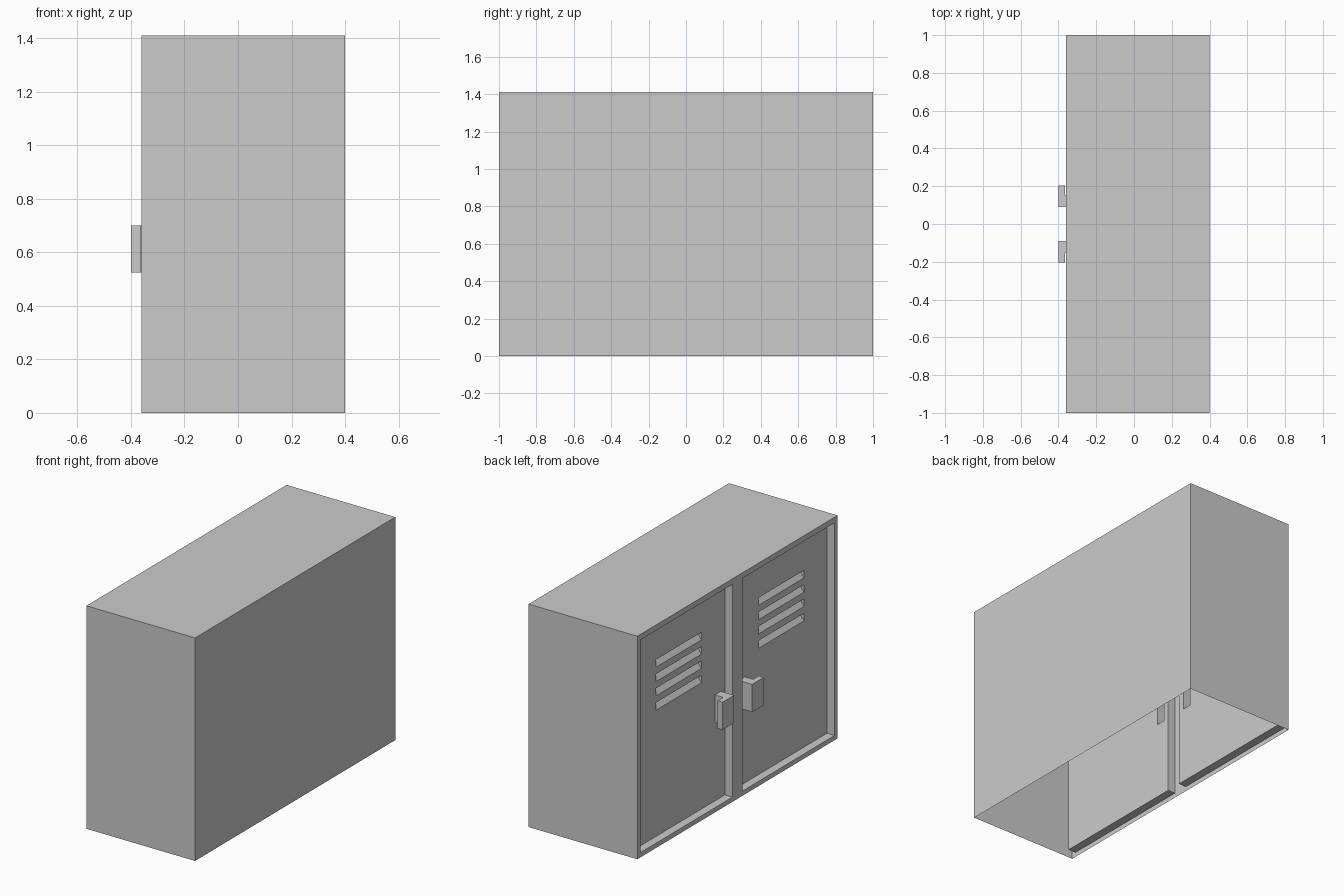
import bpy, bmesh
from mathutils import Vector

if "Cube" in bpy.data.objects:
    bpy.data.objects.remove(bpy.data.objects["Cube"])

XF, XB, XD = -0.36, 0.40, -0.307       # frame front, back, recessed door plane
H = 1.41
Y0, Y1, Z0, Z1 = 0.05, 0.97, 0.03, 1.375   # door opening
SY0, SY1, SH = 0.285, 0.74, 0.048          # vent slot span and height
SLOTS = [0.828 + i * 0.0905 for i in range(4)]
HY0, HY1, HY2, HZ0, HZ1 = 0.09, 0.15, 0.205, 0.525, 0.70   # handle
HX0, HX1 = -0.40, -0.365


def face(bm, pts, normal):
    """Add a face wound so that it looks along the given direction."""
    f = bm.faces.new([bm.verts.new(p) for p in pts])
    f.normal_update()
    if f.normal.dot(Vector(normal)) < 0:
        f.normal_flip()


def grid(bm, x, ys, zs, holes):
    """Flat panel at x, split at ys and zs, leaving the hole cells open."""
    for a, b in zip(ys, ys[1:]):
        for c, d in zip(zs, zs[1:]):
            if (a, c) not in holes:
                face(bm, [(x, a, c), (x, b, c), (x, b, d), (x, a, d)], (-1, 0, 0))


def finish(name, bm):
    """Weld the half model and mirror it across the middle."""
    bmesh.ops.remove_doubles(bm, verts=bm.verts, dist=1e-5)
    me = bpy.data.meshes.new(name)
    bm.to_mesh(me)
    bm.free()
    ob = bpy.data.objects.new(name, me)
    bpy.context.collection.objects.link(ob)
    m = ob.modifiers.new("Mirror", 'MIRROR')
    m.use_axis = (False, True, False)


# Cabinet shell, open underneath, with the door frame and its reveals
bm = bmesh.new()
face(bm, [(XF, 0, H), (XB, 0, H), (XB, 1, H), (XF, 1, H)], (0, 0, 1))
face(bm, [(XB, 0, 0), (XB, 1, 0), (XB, 1, H), (XB, 0, H)], (1, 0, 0))
face(bm, [(XF, 1, 0), (XB, 1, 0), (XB, 1, H), (XF, 1, H)], (0, 1, 0))
grid(bm, XF, [0, Y0, Y1, 1], [0, Z0, Z1, H], {(Y0, Z0)})
for y, n in ((Y0, 1), (Y1, -1)):
    face(bm, [(XF, y, Z0), (XD, y, Z0), (XD, y, Z1), (XF, y, Z1)], (0, n, 0))
for z, n in ((Z0, 1), (Z1, -1)):
    face(bm, [(XF, Y0, z), (XD, Y0, z), (XD, Y1, z), (XF, Y1, z)], (0, 0, n))
finish("cabinet_shell", bm)

# Doors with sloping vent slots
bm = bmesh.new()
zs = sorted([Z0, Z1, HZ0, HZ1] + SLOTS + [z + SH for z in SLOTS])
grid(bm, XD, [Y0, HY0, HY1, SY0, SY1, Y1], zs,
     {(SY0, z) for z in SLOTS} | {(HY0, HZ0)})
XS = XD + 0.035
for z in SLOTS:
    t = z + SH
    face(bm, [(XD, SY0, z), (XD, SY1, z), (XS, SY1, t), (XS, SY0, t)], (-1, 0, 1))
    face(bm, [(XD, SY0, t), (XD, SY1, t), (XS, SY1, t), (XS, SY0, t)], (0, 0, -1))
    for y, n in ((SY0, 1), (SY1, -1)):
        face(bm, [(XD, y, z), (XD, y, t), (XS, y, t)], (0, n, 0))
finish("doors", bm)

# Hooked handles: L profile, hollow toward the door
bm = bmesh.new()
prof = [(XD, HY0), (HX0, HY0), (HX0, HY2), (HX1, HY2), (HX1, HY1), (XD, HY1)]
for z, n in ((HZ0, -1), (HZ1, 1)):
    face(bm, [(x, y, z) for x, y in prof], (0, 0, n))
for (xa, ya), (xb, yb) in zip(prof, prof[1:]):
    face(bm, [(xa, ya, HZ0), (xb, yb, HZ0), (xb, yb, HZ1), (xa, ya, HZ1)],
         (-(yb - ya), xb - xa, 0))
finish("handles", bm)
